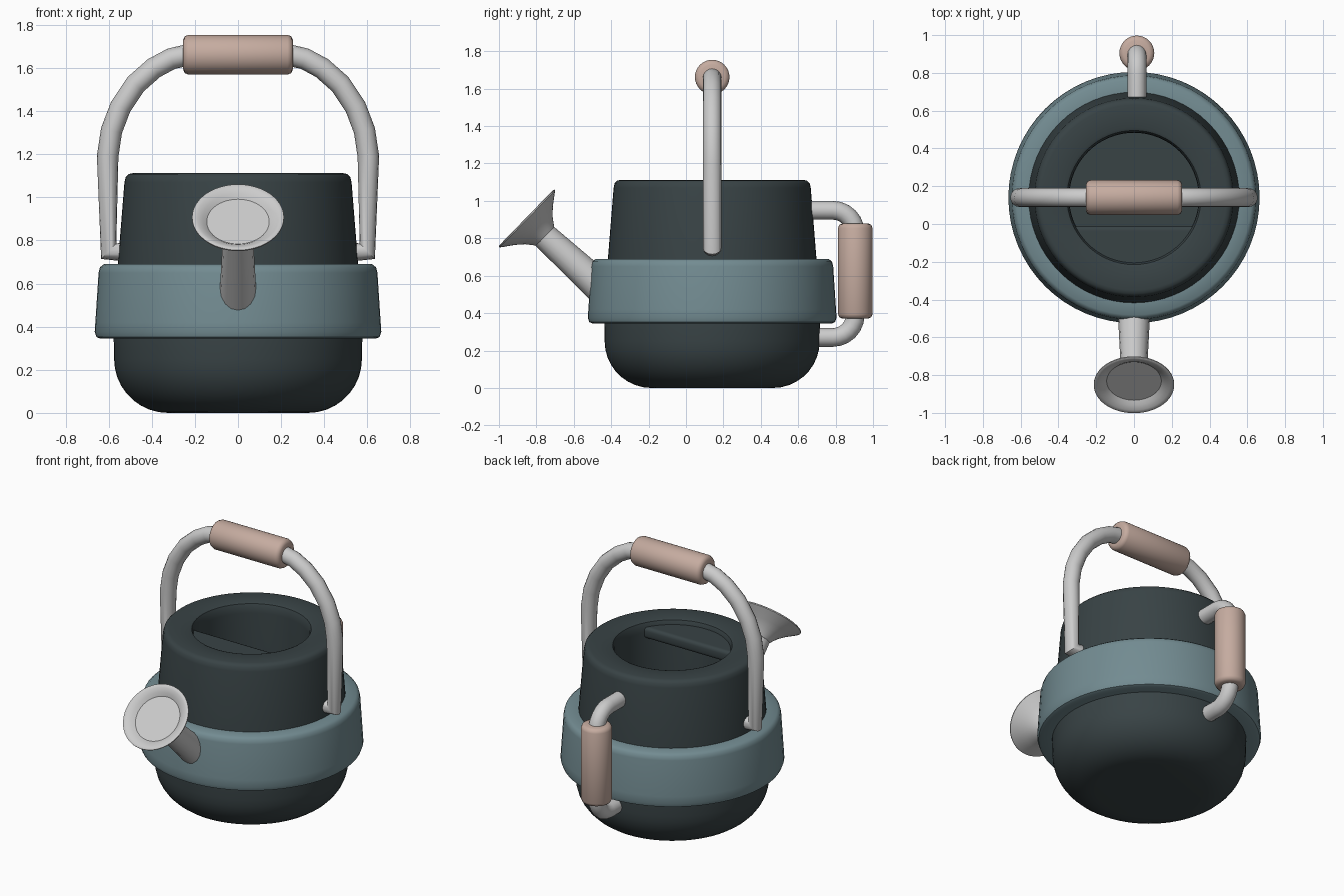
import bpy, bmesh, math
from mathutils import Vector, Matrix

if "Cube" in bpy.data.objects:
    bpy.data.objects.remove(bpy.data.objects["Cube"])

CY = 0.14  # body axis


def material(name, rgb):
    m = bpy.data.materials.new(name)
    m.diffuse_color = (*rgb, 1)
    m.use_nodes = True
    m.node_tree.nodes["Principled BSDF"].inputs["Base Color"].default_value = m.diffuse_color
    return m


DARK = material("dark_green", (0.040, 0.056, 0.060))
TEAL = material("teal", (0.17, 0.26, 0.285))
WOOD = material("pale_wood", (0.56, 0.41, 0.35))


def finish(ob, mat=None, angle=40):
    bpy.ops.object.select_all(action='DESELECT')
    ob.select_set(True)
    bpy.context.view_layer.objects.active = ob
    if ob.type == 'CURVE':
        bpy.ops.object.convert(target='MESH')
        ob = bpy.context.object
    bpy.ops.object.shade_smooth_by_angle(angle=math.radians(angle))
    if mat:
        ob.data.materials.append(mat)
    return ob


def from_bmesh(name, bm):
    bmesh.ops.recalc_face_normals(bm, faces=bm.faces)
    me = bpy.data.meshes.new(name)
    bm.to_mesh(me)
    bm.free()
    ob = bpy.data.objects.new(name, me)
    bpy.context.collection.objects.link(ob)
    return ob


def lathe(name, profile, origin, axis=(0, 0, 1), mat=None, seg=64, closed=False, angle=40):
    """Spin (radius, height) points around an axis."""
    bm = bmesh.new()
    vs = [bm.verts.new((r, 0, h)) for r, h in profile]
    es = [bm.edges.new(p) for p in zip(vs, vs[1:])]
    if closed:
        es.append(bm.edges.new((vs[-1], vs[0])))
    bmesh.ops.spin(bm, geom=vs + es, cent=(0, 0, 0), axis=(0, 0, 1),
                   angle=math.tau, steps=seg, use_merge=True)
    bmesh.ops.remove_doubles(bm, verts=bm.verts, dist=1e-5)
    rot = Vector((0, 0, 1)).rotation_difference(Vector(axis)).to_matrix().to_4x4()
    bm.transform(Matrix.Translation(origin) @ rot)
    return finish(from_bmesh(name, bm), mat, angle)


def tube(name, pts, radius=0.05, radii=None):
    cu = bpy.data.curves.new(name, 'CURVE')
    cu.dimensions = '3D'
    cu.bevel_depth = radius
    cu.bevel_resolution = 6
    cu.use_fill_caps = True
    sp = cu.splines.new('POLY')
    sp.points.add(len(pts) - 1)
    for i, p in enumerate(pts):
        sp.points[i].co = (*p, 1)
        sp.points[i].radius = radii[i] if radii else 1
    ob = bpy.data.objects.new(name, cu)
    bpy.context.collection.objects.link(ob)
    return finish(ob)


def grip(name, centre, axis, half):
    r, b = 0.0925, 0.025
    prof = [(0, -half), (r - b, -half), (r - b * .3, -half + b * .3), (r, -half + b)]
    prof += [(x, -z) for x, z in reversed(prof)]
    lathe(name, prof, centre, axis, WOOD, 32, angle=50)


# Body: rounded base, tapered neck, thick rim and hollow inside
base = [(0.325 + 0.25 * math.sin(a), 0.25 - 0.25 * math.cos(a))
        for a in [math.radians(10 * i) for i in range(10)]]
lathe("body", [(0, 0)] + base + [
    (0.577, 0.35), (0.56, 0.66), (0.527, 1.07), (0.521, 1.095), (0.508, 1.108), (0.49, 1.112),
    (0.37, 1.112), (0.355, 1.106), (0.346, 1.085), (0.343, 1.05), (0.343, 0.30), (0, 0.30)],
    (0, CY, 0), mat=DARK)

# Band around the middle
lathe("band", [(0.55, 0.345), (0.64, 0.345), (0.657, 0.352), (0.665, 0.375), (0.662, 0.42),
               (0.647, 0.65), (0.641, 0.675), (0.622, 0.69), (0.55, 0.69)],
      (0, CY, 0), mat=TEAL, closed=True)

# Half cover in the front of the opening
bm = bmesh.new()
cut = -0.15
a0 = math.acos(-cut / 0.347)
rim = [bm.verts.new((0.347 * math.sin(a), CY - 0.347 * math.cos(a), 1.01))
       for a in [-a0 + 2 * a0 * i / 24 for i in range(25)]]
top = bmesh.ops.extrude_face_region(bm, geom=[bm.faces.new(rim)])['geom']
bmesh.ops.translate(bm, verts=[v for v in top if isinstance(v, bmesh.types.BMVert)], vec=(0, 0, 0.07))
back = [e for e in bm.edges if all(abs(v.co.y - CY - cut) < 1e-4 for v in e.verts)
        and abs(e.verts[0].co.z - e.verts[1].co.z) < 1e-4]
bmesh.ops.bevel(bm, geom=back, offset=0.02, segments=3, profile=0.5, affect='EDGES')
finish(from_bmesh("half_cover", bm), DARK)

# Arched carrying handle, mirrored from one side
half = [(0.50, 0.75), (0.60, 0.75), (0.605, 1.19), (0.587, 1.31), (0.545, 1.42), (0.475, 1.525),
        (0.39, 1.60), (0.31, 1.643), (0.23, 1.662)]
arch = half + [(-x, z) for x, z in reversed(half)]
tube("carrying_handle", [(x, CY, z) for x, z in arch])
grip("carrying_grip", (0, CY, 1.662), (1, 0, 0), 0.255)

# Rear handle with two bent ends
HX, HY = 0.015, 0.905


def bend(z, s):
    return [(HX, HY - 0.12 + 0.12 * math.sin(a), z + s * 0.12 * (1 - math.cos(a)))
            for a in [math.radians(15 * i) for i in range(7)]]


rear = [(HX, 0.62, 0.27)] + bend(0.27, 1) + bend(0.95, -1)[::-1] + [(HX, 0.60, 0.95)]
tube("rear_handle", rear)
grip("rear_grip", (HX, HY, 0.625), (0, 0, 1), 0.255)

# Spout and flared sprinkler head
tube("spout", [(0, -0.40, 0.485), (0, -0.50, 0.577), (0, -0.765, 0.82)], 0.07, [1.28, 1.2, 1.0])
lathe("sprinkler_head", [
    (0, -0.135), (0.07, -0.135), (0.082, -0.118), (0.105, -0.088), (0.145, -0.052), (0.20, -0.012),
    (0.213, -0.002), (0.213, 0.004), (0.207, 0.007), (0.19, 0.004), (0.165, -0.008),
    (0.145, -0.025), (0, -0.025)], (0, -0.85, 0.905), (0, -0.72, 0.70), seg=48)
